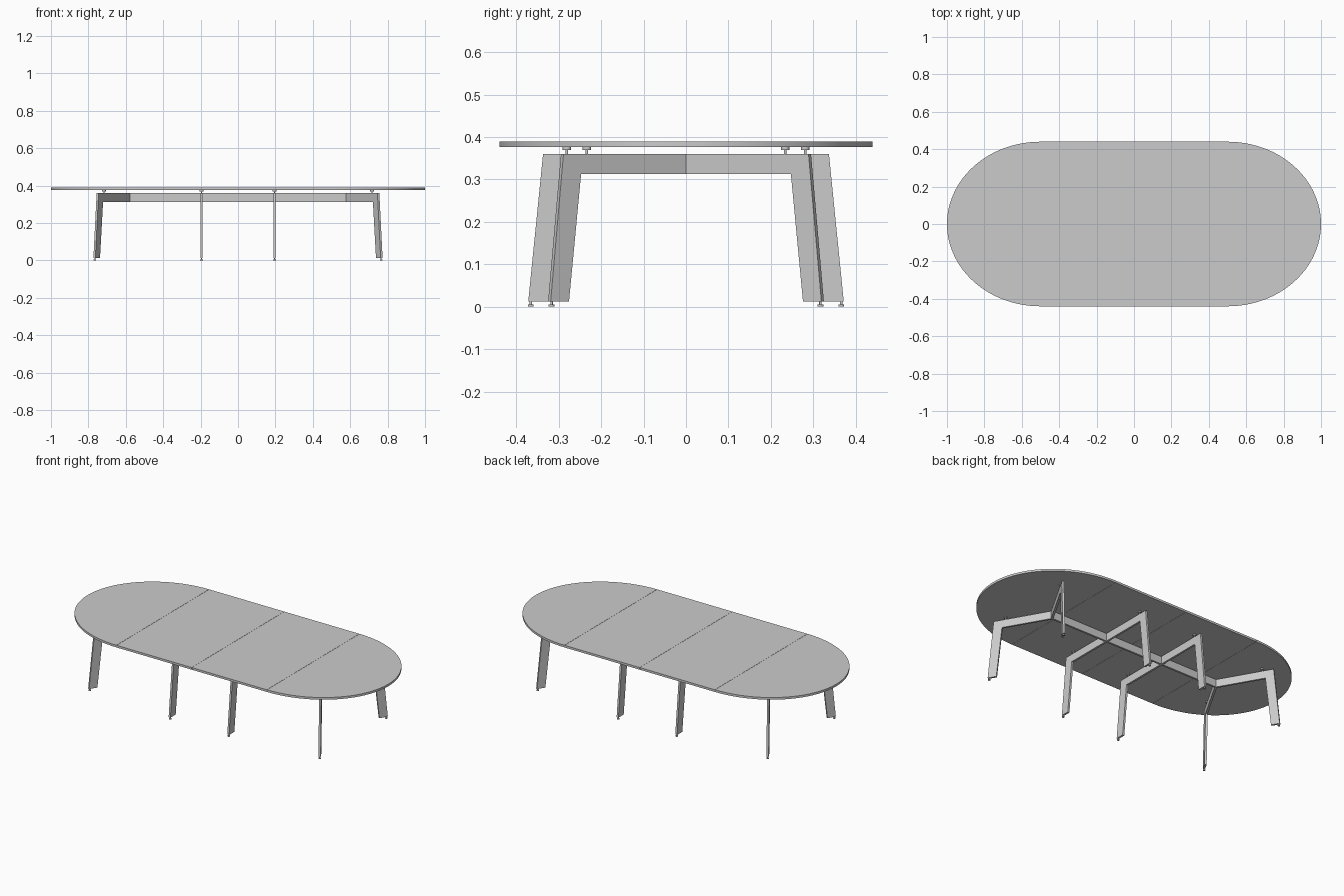
import bpy, bmesh, math
from mathutils import Matrix

if "Cube" in bpy.data.objects:
    bpy.data.objects.remove(bpy.data.objects["Cube"])

T = 0.012                  # thickness of frame plates
HUB = 0.582                # x of the end hubs
Z0, Z1 = 0.313, 0.36       # beam bottom and top


def prism(name, pts, depth, matrix):
    """Extrude a flat outline (local xy) by depth along local z."""
    bm = bmesh.new()
    face = bm.faces.new([bm.verts.new((x, y, 0)) for x, y in pts])
    ext = bmesh.ops.extrude_face_region(bm, geom=[face])
    verts = [v for v in ext['geom'] if isinstance(v, bmesh.types.BMVert)]
    bmesh.ops.translate(bm, verts=verts, vec=(0, 0, depth))
    bmesh.ops.recalc_face_normals(bm, faces=bm.faces)
    bm.transform(matrix)
    bmesh.ops.recalc_face_normals(bm, faces=bm.faces)
    return finish(name, bm)


def finish(name, bm):
    me = bpy.data.meshes.new(name)
    bm.to_mesh(me)
    bm.free()
    ob = bpy.data.objects.new(name, me)
    bpy.context.collection.objects.link(ob)
    bpy.ops.object.select_all(action='DESELECT')
    ob.select_set(True)
    bpy.context.view_layer.objects.active = ob
    bpy.ops.object.shade_smooth_by_angle(angle=math.radians(30))
    return ob


def discs(name, x, y, stack):
    """Stack of short cylinders given as (radius, z bottom, z top)."""
    bm = bmesh.new()
    for r, a, b in stack:
        bmesh.ops.create_cone(bm, cap_ends=True, segments=20, radius1=r, radius2=r,
                              depth=b - a, matrix=Matrix.Translation((x, y, (a + b) / 2)))
    return finish(name, bm)


# table top: two straight leaves and two rounded end leaves
g = 0.0006
for s, side in ((-1, "left"), (1, "right")):
    up = Matrix.Translation((0, 0, 0.377))
    prism(f"inner_leaf_{side}", [(s * g, -0.44), (s * (0.5 - g), -0.44),
                                 (s * (0.5 - g), 0.44), (s * g, 0.44)], 0.013, up)
    N = 48
    arc = [(s * (0.5 + g + (0.5 - g) * math.cos(t)), 0.44 * math.sin(t))
           for t in (-math.pi / 2 + math.pi * i / N for i in range(N + 1))]
    prism(f"end_leaf_{side}", arc, 0.013, up)

# central spine beam
prism("spine_beam", [(-HUB, -T / 2), (HUB, -T / 2), (HUB, T / 2), (-HUB, T / 2)],
      Z1 - Z0, Matrix.Translation((0, 0, Z0)))

# bent arm-and-leg plate, drawn as (distance from spine, height)
LEG = [(0, Z0), (0.289, Z0), (0.322, 0.012), (0.372, 0.012), (0.337, Z1), (0, Z1)]
arms = []
for s in (-1, 1):
    for f in (-1, 1):
        arms.append((f"middle_leg_{s}_{f}", s * 0.195, f * math.pi / 2, 0.281))
        a = math.pi / 3 * f
        arms.append((f"end_leg_{s}_{f}", s * HUB, a if s > 0 else math.pi - a, 0.27))

for name, x, ang, pad in arms:
    c, d = math.cos(ang), math.sin(ang)
    m = (Matrix.Translation((x, 0, 0)) @ Matrix.Rotation(ang, 4, 'Z')
         @ Matrix.Rotation(math.pi / 2, 4, 'X') @ Matrix.Translation((0, 0, -T / 2)))
    prism(name, LEG, T, m)
    # levelling foot and top support pad
    discs(name + "_foot", x + 0.366 * c, 0.366 * d,
          [(0.007, 0, 0.005), (0.003, 0.005, 0.014)])
    discs(name + "_pad", x + pad * c, pad * d,
          [(0.003, Z1 - 0.002, 0.371), (0.01, 0.37, 0.377)])
